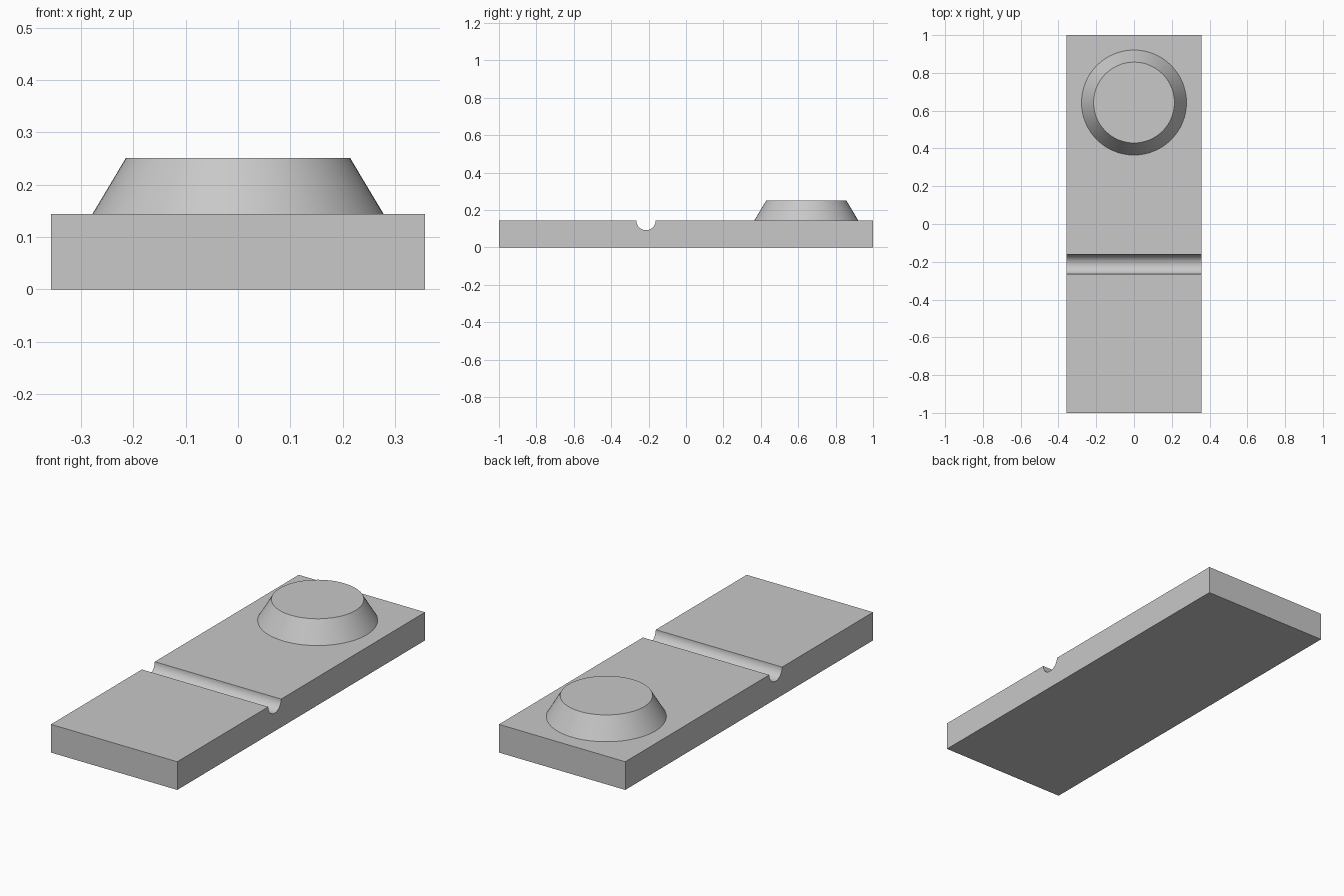
import bpy, bmesh, math

if "Cube" in bpy.data.objects:
    bpy.data.objects.remove(bpy.data.objects["Cube"])

HALF_W, TOP = 0.357, 0.144
GROOVE_Y, GROOVE_R = -0.214, 0.052

grey = bpy.data.materials.new("plain_grey")
grey.diffuse_color = (0.58, 0.58, 0.58, 1)
grey.use_nodes = True
grey.node_tree.nodes["Principled BSDF"].inputs["Base Color"].default_value = grey.diffuse_color


def finish(ob):
    ob.data.materials.append(grey)
    bpy.ops.object.select_all(action='DESELECT')
    ob.select_set(True)
    bpy.context.view_layer.objects.active = ob
    bpy.ops.object.shade_smooth_by_angle(angle=math.radians(30))


# Slab: side profile with a half-round groove, extruded across the width
N = 20
profile = [(-1, 0), (1, 0), (1, TOP)]
for i in range(N + 1):
    a = -math.pi * i / N
    profile.append((GROOVE_Y + GROOVE_R * math.cos(a), TOP + GROOVE_R * math.sin(a)))
profile.append((-1, TOP))

bm = bmesh.new()
side = bm.faces.new([bm.verts.new((-HALF_W, y, z)) for y, z in profile])
ext = bmesh.ops.extrude_face_region(bm, geom=[side], use_keep_orig=True)
verts = [g for g in ext["geom"] if isinstance(g, bmesh.types.BMVert)]
bmesh.ops.translate(bm, verts=verts, vec=(2 * HALF_W, 0, 0))
bmesh.ops.recalc_face_normals(bm, faces=bm.faces)
mesh = bpy.data.meshes.new("grooved_slab")
bm.to_mesh(mesh)
bm.free()
slab = bpy.data.objects.new("grooved_slab", mesh)
bpy.context.collection.objects.link(slab)
finish(slab)

# Tapered round boss standing on the rear of the slab
bpy.ops.mesh.primitive_cone_add(vertices=64, radius1=0.278, radius2=0.214,
                                depth=0.251 - TOP,
                                location=(0, 0.643, (0.251 + TOP) / 2))
boss = bpy.context.object
boss.name = "tapered_boss"
finish(boss)
